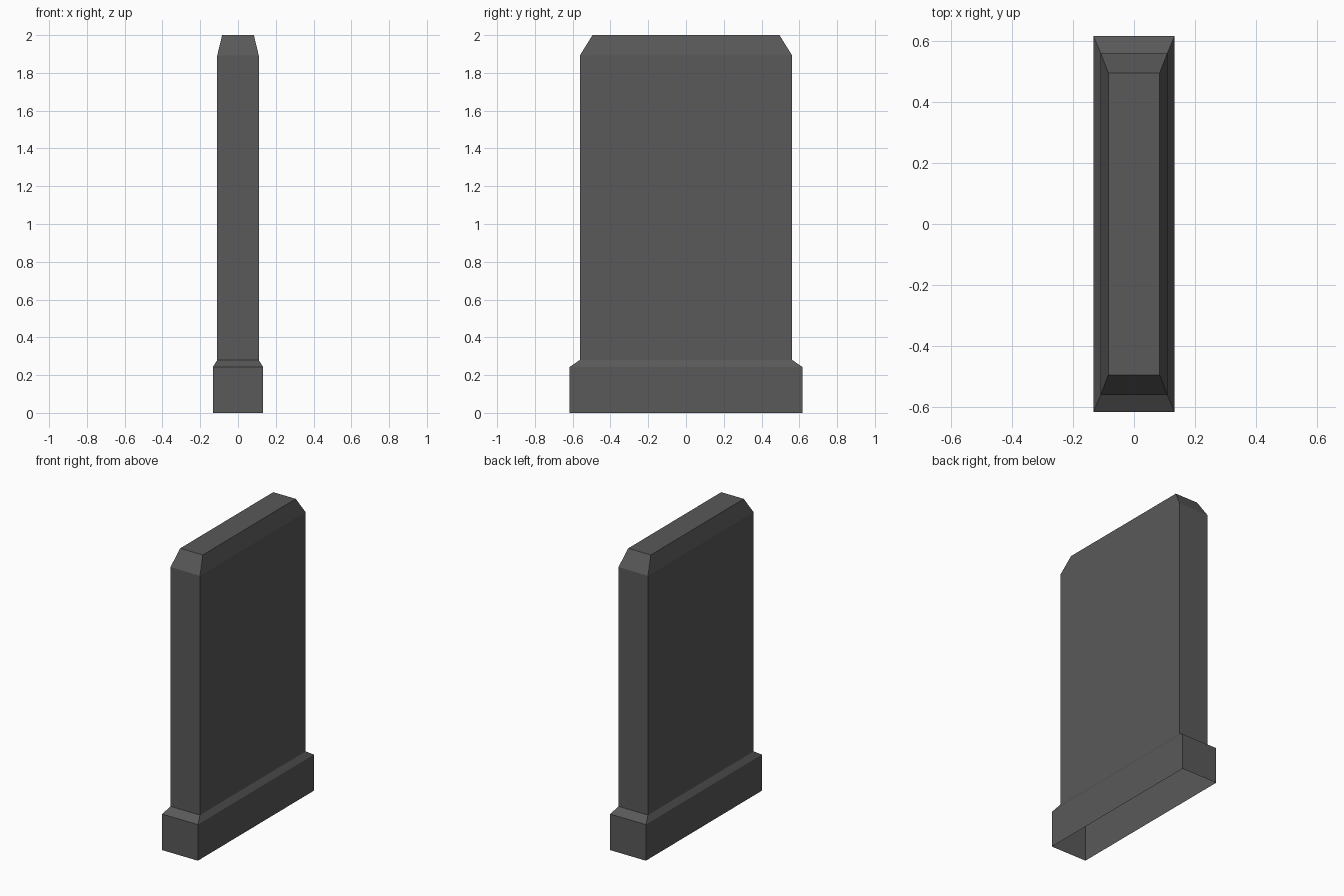
import bpy
import bmesh

if "Cube" in bpy.data.objects:
    bpy.data.objects.remove(bpy.data.objects["Cube"])

# Dark grey stone
stone = bpy.data.materials.new("dark_grey_stone")
stone.diffuse_color = (0.1, 0.1, 0.1, 1)
stone.use_nodes = True
stone.node_tree.nodes["Principled BSDF"].inputs["Base Color"].default_value = stone.diffuse_color

# Rectangular cross-sections, bottom to top: half width, half depth, height
SECTIONS = [
    (0.133, 0.617, 0.0),     # foot of plinth
    (0.133, 0.617, 0.243),   # top of plinth
    (0.110, 0.562, 0.28),    # sloped shoulder
    (0.110, 0.562, 1.892),   # slab
    (0.084, 0.495, 2.0),     # bevelled crown
]

bm = bmesh.new()
rings = [[bm.verts.new((sx * w, sy * d, z))
          for sx, sy in ((-1, -1), (1, -1), (1, 1), (-1, 1))]
         for w, d, z in SECTIONS]

# Side walls; the underside stays open
for low, high in zip(rings, rings[1:]):
    for i in range(4):
        j = (i + 1) % 4
        bm.faces.new((low[i], low[j], high[j], high[i]))
# Flat top
bm.faces.new(rings[-1])

mesh = bpy.data.meshes.new("stone_slab")
bm.to_mesh(mesh)
bm.free()
mesh.materials.append(stone)
bpy.context.collection.objects.link(bpy.data.objects.new("stone_slab", mesh))
